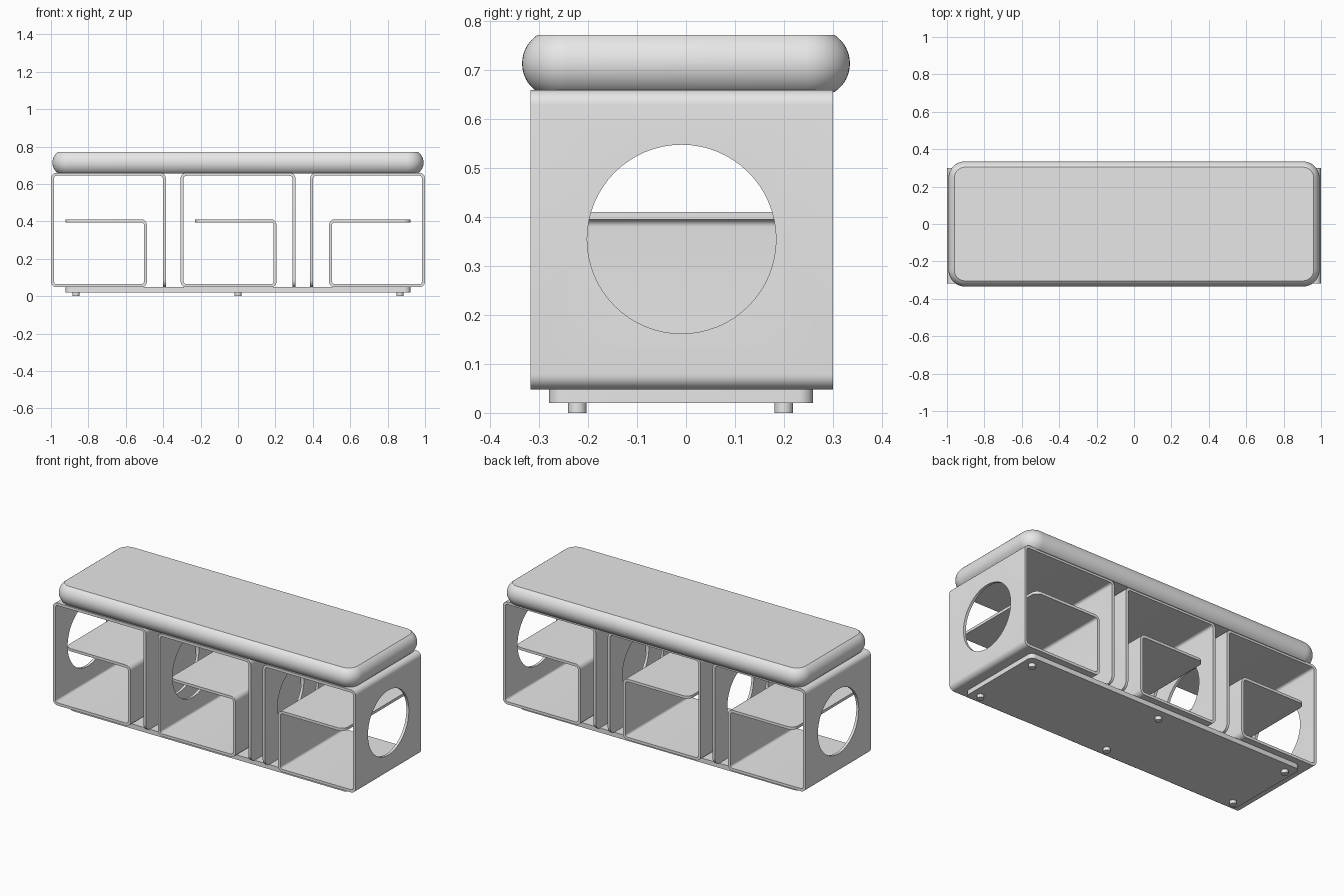
import bpy, bmesh
from math import cos, sin, pi, radians, asin
from mathutils import Vector, Matrix

if "Cube" in bpy.data.objects:
    bpy.data.objects.remove(bpy.data.objects["Cube"])

grey = bpy.data.materials.new("light_grey")
grey.use_nodes = True
grey.diffuse_color = (0.8, 0.8, 0.8, 1)
grey.node_tree.nodes["Principled BSDF"].inputs["Base Color"].default_value = (0.8, 0.8, 0.8, 1)

MID_Y = -0.009      # depth centre of the frame
HALF_DEPTH = 0.309
T = 0.016           # sheet thickness
BEND = 0.023        # bend radius on the sheet's centre line


def finish(bm, name):
    bmesh.ops.recalc_face_normals(bm, faces=bm.faces)
    mesh = bpy.data.meshes.new(name)
    bm.to_mesh(mesh)
    bm.free()
    obj = bpy.data.objects.new(name, mesh)
    bpy.context.collection.objects.link(obj)
    mesh.materials.append(grey)
    return obj


def activate(obj):
    bpy.ops.object.select_all(action='DESELECT')
    obj.select_set(True)
    bpy.context.view_layer.objects.active = obj


def smooth(obj):
    activate(obj)
    bpy.ops.object.shade_smooth_by_angle(angle=radians(30))


def sheet_outline(path):
    """Thicken a clockwise path into a closed outline with rounded bends."""
    pts = [Vector(p) for p in path]
    outer, inner = [], []

    def end(p, d):
        n = Vector((-d.y, d.x)) * T / 2
        outer.append(p + n)
        inner.append(p - n)

    end(pts[0], (pts[1] - pts[0]).normalized())
    for a, p, b in zip(pts, pts[1:], pts[2:]):
        d0, d1 = (p - a).normalized(), (b - p).normalized()
        centre = p + (d1 - d0) * BEND
        for i in range(9):
            ang = i / 8 * pi / 2
            ray = d0 * sin(ang) - d1 * cos(ang)
            outer.append(centre + ray * (BEND + T / 2))
            inner.append(centre + ray * (BEND - T / 2))
    end(pts[-1], (pts[-1] - pts[-2]).normalized())
    return outer + inner[::-1]


def module(name, shift, flip):
    # Bent sheet: shelf, inner upright, floor, outer wall, roof, leg
    shelf, wall, fold, leg = -0.922, -1 + T / 2, -0.495, -0.394
    shelf_z, floor_z, roof_z, foot_z = 0.403, 0.056, 0.652, 0.048
    path = [(shelf, shelf_z), (fold, shelf_z), (fold, floor_z), (wall, floor_z),
            (wall, roof_z), (leg, roof_z), (leg, foot_z)]
    place = lambda x: flip * (x + shift)
    bm = bmesh.new()
    front = [bm.verts.new((place(p.x), MID_Y - HALF_DEPTH, p.y)) for p in sheet_outline(path)]
    face = bm.faces.new(front)
    ext = bmesh.ops.extrude_face_region(bm, geom=[face])
    bmesh.ops.translate(bm, vec=(0, 2 * HALF_DEPTH, 0),
                        verts=[v for v in ext["geom"] if isinstance(v, bmesh.types.BMVert)])

    # Round the corners of the two free ends
    def free_end(e):
        a, b = (v.co for v in e.verts)
        if abs(a.y - b.y) > 0.01:
            return False
        tip = all(abs(c.x - place(shelf)) < 1e-4 for c in (a, b))
        foot = all(abs(c.z - foot_z) < 1e-4 and abs(c.x - place(leg)) < T for c in (a, b))
        return tip or foot
    bmesh.ops.bevel(bm, geom=[e for e in bm.edges if free_end(e)], offset=0.04,
                    segments=6, profile=0.5, affect='EDGES', clamp_overlap=False)
    obj = finish(bm, name)

    # Round openings through the outer wall and the leg
    bm = bmesh.new()
    for x in (wall, leg):
        bmesh.ops.create_cone(bm, cap_ends=True, segments=64, radius1=0.193, radius2=0.193, depth=0.08,
                              matrix=Matrix.Translation((place(x), MID_Y, 0.355))
                              @ Matrix.Rotation(pi / 2, 4, 'Y'))
    cutter = finish(bm, "opening_cutter")
    cutter.hide_render = True
    mod = obj.modifiers.new("openings", 'BOOLEAN')
    mod.object = cutter
    mod.operation = 'DIFFERENCE'
    mod.solver = 'EXACT'
    activate(obj)
    bpy.ops.object.modifier_apply(modifier=mod.name)
    bpy.data.objects.remove(cutter)
    smooth(obj)


def rounded_slab(name, half_x, half_y, corner, centre_y, rings):
    """Loft rounded rectangles; rings holds (inset, z) pairs."""
    bm = bmesh.new()
    loops = []
    for inset, z in rings:
        r, loop = corner - inset, []
        for k, (sx, sy) in enumerate(((1, 1), (-1, 1), (-1, -1), (1, -1))):
            for i in range(11):
                a = (k + i / 10) * pi / 2
                loop.append(bm.verts.new((sx * (half_x - corner) + r * cos(a),
                                          centre_y + sy * (half_y - corner) + r * sin(a), z)))
        loops.append(loop)
    for low, high in zip(loops, loops[1:]):
        for i in range(len(low)):
            j = (i + 1) % len(low)
            bm.faces.new((low[i], low[j], high[j], high[i]))
    bm.faces.new(loops[0])
    bm.faces.new(loops[-1])
    smooth(finish(bm, name))


# Three storage modules, the last one mirrored
module("left_end_module", 0, -1)
module("middle_module", 0.693, 1)
module("right_end_module", 0, 1)

# Seat cushion with bulging sides
half_h, bulge, mid_z = 0.058, 0.031, 0.714
radius = (half_h ** 2 + bulge ** 2) / (2 * bulge)
sweep = asin(half_h / radius)
angles = [sweep * (i / 8 - 1) for i in range(17)]
rounded_slab("seat_cushion", 0.992, 0.335, 0.09, 0,
             [(radius * (1 - cos(a)), mid_z + radius * sin(a)) for a in angles])

# Base board
rounded_slab("base_board", 0.922, 0.27, 0.03, MID_Y - 0.001, [(0, 0.02), (0, 0.048)])

# Feet
for i, x in enumerate((-0.866, 0, 0.866)):
    for side, y in (("front", -0.222), ("back", 0.2)):
        bm = bmesh.new()
        bmesh.ops.create_cone(bm, cap_ends=True, segments=32, radius1=0.019, radius2=0.019,
                              depth=0.022, matrix=Matrix.Translation((x, y, 0.011)))
        smooth(finish(bm, f"{side}_foot_{i + 1}"))
